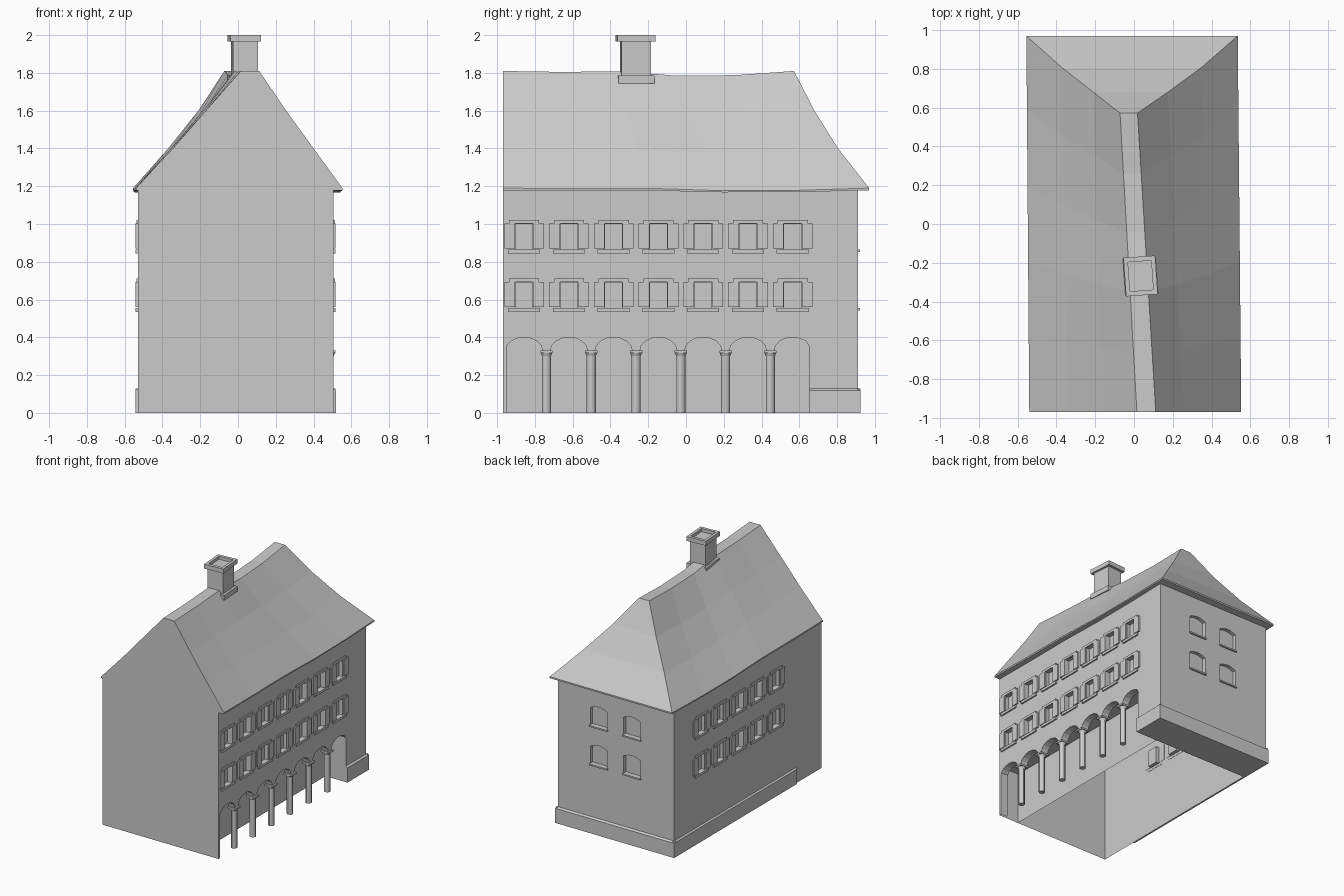
import bpy, bmesh, math

cube = bpy.data.objects.get("Cube")
if cube:
    bpy.data.objects.remove(cube, do_unlink=True)

GREY = bpy.data.materials.new("plain grey")
GREY.use_nodes = True
GREY.diffuse_color = (0.6, 0.6, 0.6, 1)
GREY.node_tree.nodes["Principled BSDF"].inputs["Base Color"].default_value = (0.6, 0.6, 0.6, 1)


def finish(bm, name):
    mesh = bpy.data.meshes.new(name)
    bm.to_mesh(mesh)
    bm.free()
    mesh.materials.append(GREY)
    obj = bpy.data.objects.new(name, mesh)
    bpy.context.collection.objects.link(obj)
    return obj


# Wall coordinates: a runs along the wall, d goes inward, z is up
def right(a, d, z): return (0.505 - d, a, z)
def left(a, d, z): return (-0.53 + d, a, z)
def back(a, d, z): return (a, 0.91 - d, z)
def front(a, d, z): return (a, -0.97 + d, z)


OUT = {right: (1, 0, 0), left: (-1, 0, 0), back: (0, 1, 0), front: (0, -1, 0)}
WALL_TOP = 1.18


def add_box(bm, place, a0, a1, d0, d1, z0, z1, slope=0):
    """Block on a wall; slope lowers the outer top edge."""
    v = [bm.verts.new(place(a, d, z - (slope if d == d0 and z == z1 else 0)))
         for a in (a0, a1) for d in (d0, d1) for z in (z0, z1)]
    faces = [bm.faces.new([v[i] for i in q]) for q in
             ((0, 1, 3, 2), (4, 6, 7, 5), (0, 4, 5, 1), (2, 3, 7, 6), (0, 2, 6, 4), (1, 5, 7, 3))]
    bmesh.ops.recalc_face_normals(bm, faces=faces)


def box(name, place, *dims, slope=0):
    bm = bmesh.new()
    add_box(bm, place, *dims, slope=slope)
    return finish(bm, name)


def wall(name, place, outline, holes=(), base=0, depth=0.03, reveal=0):
    """Flat sheet with recessed openings; the first edges of the outline may get a reveal."""
    bm = bmesh.new()
    edges, loops = [], []
    for pts in [outline, *holes]:
        vs = [bm.verts.new(place(a, base, z)) for a, z in pts]
        edges += [bm.edges.new((vs[i - 1], vs[i])) for i in range(len(vs))]
        loops.append((pts, vs))
    bmesh.ops.triangle_fill(bm, use_beauty=True, edges=edges)
    sheet = bm.faces[:][0]
    for pts, vs in loops[1:]:
        inner = [bm.verts.new(place(a, base + depth, z)) for a, z in pts]
        for i in range(len(vs)):
            bm.faces.new((vs[i - 1], vs[i], inner[i], inner[i - 1]))
        bm.faces.new(inner)
    if reveal:
        pts, vs = loops[0]
        inner = [bm.verts.new(place(a, base + 0.06, z)) for a, z in pts[:reveal + 1]]
        for i in range(reveal):
            bm.faces.new((vs[i], vs[i + 1], inner[i + 1], inner[i]))
    bmesh.ops.recalc_face_normals(bm, faces=bm.faces[:])
    sheet.normal_update()
    if sheet.normal.dot(OUT[place]) < 0:
        bmesh.ops.reverse_faces(bm, faces=bm.faces[:])
    return finish(bm, name)


def rect(a0, a1, z0, z1):
    return [(a0, z0), (a1, z0), (a1, z1), (a0, z1)]


# Window positions
PITCH = 0.237
bays = [-0.857 + PITCH * i for i in range(7)]
FLOORS = (0.555, 0.865)


def side_holes(ys):
    return [rect(y - 0.045, y + 0.045, z, z + 0.135) for z in FLOORS for y in ys]


def window_trim(name, place, ys):
    bm = bmesh.new()
    for z in FLOORS:
        for y in ys:
            for s in (-1, 1):
                a, b = sorted((y + s * 0.048, y + s * 0.105))
                add_box(bm, place, a, b, -0.012, 0.002, z + 0.005, z + 0.137)
            add_box(bm, place, y - 0.08, y + 0.08, -0.008, 0.002, z + 0.137, z + 0.157)
            add_box(bm, place, y - 0.085, y + 0.085, -0.012, 0.002, z - 0.02, z)
    finish(bm, name)


# Right wall with its arcade
arches = [(-0.95, 0)]
for y in bays:
    half = 0.098
    for i in range(9):
        t = math.pi * (1 - i / 8)
        arches.append((max(-0.95, min(0.65, y + half * math.cos(t))), 0.33 + 0.07 * math.sin(t)))
arches[1] = (-0.95, 0.33)
arches.append((0.65, 0))
if abs(arches[-2][0] - 0.65) > 0.001:
    arches[-2] = (0.65, 0.33)
shell = [(0.91, 0), (0.91, WALL_TOP), (-0.97, WALL_TOP), (-0.97, 0)]
wall("right_wall", right, arches + shell, side_holes(bays), reveal=len(arches) - 1)
wall("arcade_inner_face", right, arches + [(0.65, 0.42), (-0.95, 0.42)], base=0.06)
wall("arcade_back_wall", right, rect(-0.97, 0.65, 0, 0.42), base=0.18)
box("arcade_ceiling", right, -0.965, 0.65, 0.06, 0.18, 0.42, 0.425)
box("arcade_end_wall", right, 0.65, 0.655, 0.06, 0.18, 0, 0.42)
window_trim("right_shutters", right, bays)

# Left wall
wall("left_wall", left, rect(-0.97, 0.91, 0, WALL_TOP), side_holes(bays[2:]))
window_trim("left_shutters", left, bays[2:])

# Back wall with shallow arched windows
def arched(x, z):
    top = [(x + 0.075 * (1 - i / 3), z + 0.14 + 0.02 * math.sin(math.pi * i / 6)) for i in range(7)]
    return [(x - 0.075, z), (x + 0.075, z)] + top


back_xs = (-0.155, 0.14)
wall("back_wall", back, rect(-0.53, 0.505, 0, WALL_TOP), [arched(x, z) for z in FLOORS for x in back_xs])
for z in FLOORS:
    for x in back_xs:
        box("back_window_sill", back, x - 0.08, x + 0.08, -0.012, 0.002, z - 0.012, z)

# Front wall and base
wall("front_wall", front, rect(-0.53, 0.505, 0, WALL_TOP))
box("back_floor", back, -0.53, 0.505, 0, 0.26, 0, 0.005)
box("right_plinth", right, 0.65, 0.925, -0.015, 0.002, 0, 0.13, slope=0.012)
box("back_plinth", back, -0.542, 0.517, -0.015, 0.002, 0, 0.13, slope=0.012)
box("left_plinth", left, -0.64, 0.925, -0.012, 0.002, 0, 0.13, slope=0.012)

# Columns and capitals
for y in [b + PITCH / 2 for b in bays[:-1]]:
    bpy.ops.mesh.primitive_cylinder_add(vertices=12, radius=0.024, depth=0.31, location=(0.482, y, 0.155))
    column = bpy.context.object
    column.name = "column"
    column.data.materials.append(GREY)
    bpy.ops.object.shade_smooth_by_angle()
    bpy.ops.mesh.primitive_cone_add(vertices=12, radius1=0.024, radius2=0.032, depth=0.02,
                                    location=(0.482, y, 0.31))
    bpy.context.object.name = "capital_neck"
    bpy.context.object.data.materials.append(GREY)
    box("capital", right, y - 0.033, y + 0.033, -0.012, 0.06, 0.317, 0.331)

# Sagging roof: each level is (height, front left, front right, back left, back right, back y)
LEVELS = [(1.178, -0.54, 0.553, -0.555, 0.535, 0.97),
          (1.19, -0.54, 0.553, -0.555, 0.535, 0.97),
          (1.4, -0.345, 0.4, -0.37, 0.345, 0.805),
          (1.6, -0.17, 0.255, -0.21, 0.175, 0.68),
          (1.81, 0.015, 0.112, -0.072, 0.018, 0.572)]
SAG = (0, -0.005, -0.002, -0.025, -0.022, 0)
N = len(SAG)
bm = bmesh.new()
rings = []
for k, (z, fl, fr, bl, br, yb) in enumerate(LEVELS):
    droop = 0.4 + 0.15 * k if k else 0.4
    sides = []
    for f, b in ((fl, bl), (fr, br)):
        row = []
        for i in range(N):
            u = i / (N - 1)
            row.append(bm.verts.new((f + (b - f) * u, -0.97 + (yb + 0.97) * u, z + droop * SAG[i])))
        sides.append(row)
    rings.append(sides[0] + sides[1][::-1])
for lo, hi in zip(rings, rings[1:]):
    for i in range(2 * N):
        bm.faces.new((lo[i - 1], lo[i], hi[i], hi[i - 1]))
for ring in (rings[0], rings[-1]):
    for i in range(N - 1):
        bm.faces.new((ring[i], ring[i + 1], ring[-2 - i], ring[-1 - i]))
bmesh.ops.recalc_face_normals(bm, faces=bm.faces[:])
finish(bm, "roof")

# Chimney: square lathe-like stack with a recessed top
bm = bmesh.new()
stack = [(0.085, 0.095, 1.66), (0.085, 0.095, 1.785), (0.066, 0.078, 1.785), (0.066, 0.078, 1.965),
         (0.082, 0.1, 1.965), (0.082, 0.1, 2.0), (0.06, 0.075, 2.0), (0.06, 0.075, 1.975)]
tiers = []
for hx, hy, z in stack:
    tiers.append([bm.verts.new((sx * hx, sy * hy, z)) for sx, sy in ((-1, -1), (1, -1), (1, 1), (-1, 1))])
for lo, hi in zip(tiers, tiers[1:]):
    for i in range(4):
        bm.faces.new((lo[i - 1], lo[i], hi[i], hi[i - 1]))
bm.faces.new(tiers[0])
bm.faces.new(tiers[-1])
bmesh.ops.recalc_face_normals(bm, faces=bm.faces[:])
# the foot only shows a thin band where it meets the ridge
for v in tiers[0]:
    v.co.z = 1.745
chimney = finish(bm, "chimney")
chimney.location = (0.034, -0.268, 0)
chimney.rotation_euler.z = math.radians(4)
